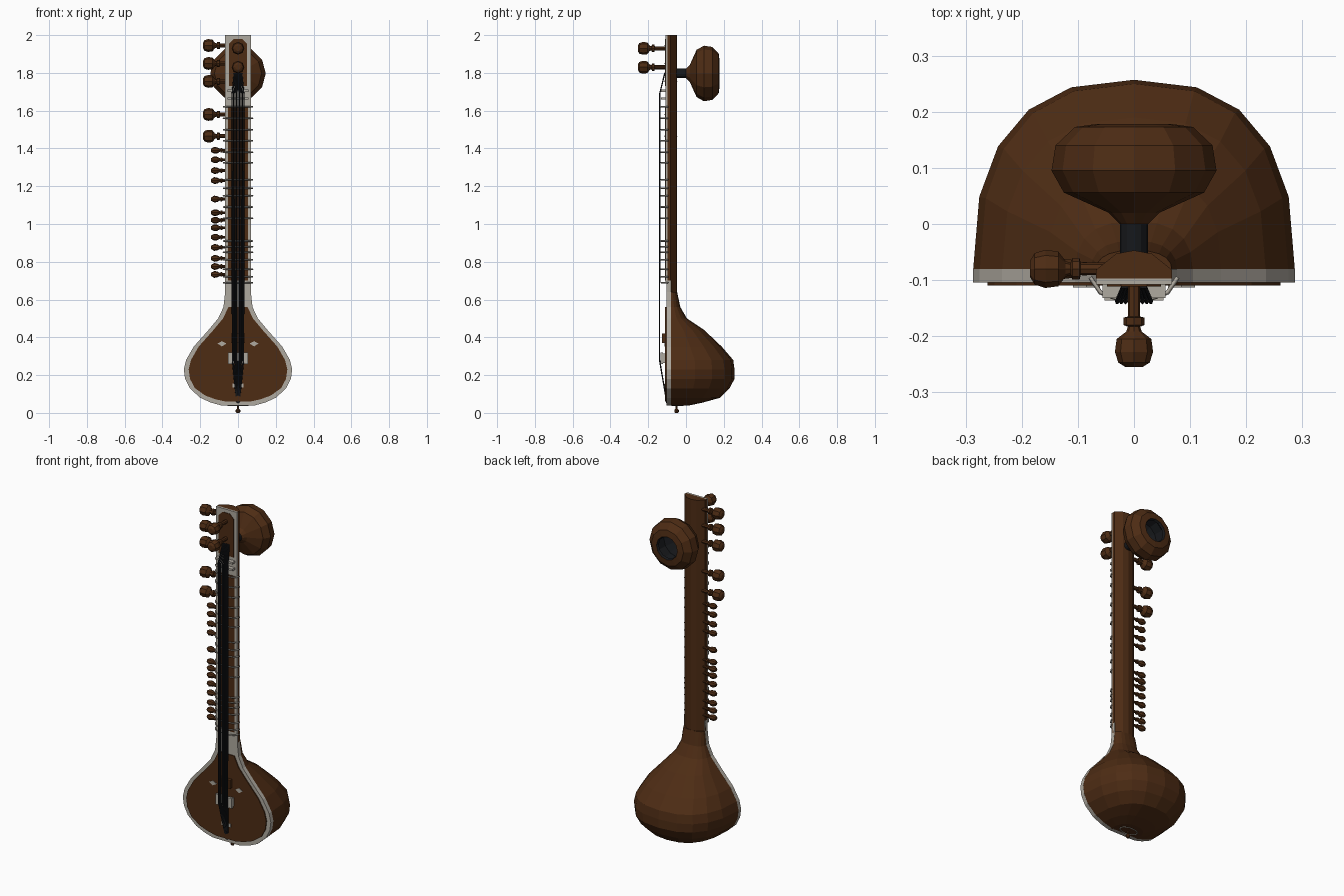
import bpy
import bmesh
import math
from mathutils import Vector

if "Cube" in bpy.data.objects:
    bpy.data.objects.remove(bpy.data.objects["Cube"], do_unlink=True)


def material(name, rgb):
    m = bpy.data.materials.new(name)
    m.use_nodes = True
    m.diffuse_color = (*rgb, 1)
    bsdf = m.node_tree.nodes["Principled BSDF"]
    bsdf.inputs["Base Color"].default_value = (*rgb, 1)
    bsdf.inputs["Roughness"].default_value = 0.7
    return m


WOOD = material("dark wood", (0.075, 0.025, 0.007))
BONE = material("bone white", (0.43, 0.40, 0.35))
BLACK = material("black", (0.008, 0.009, 0.011))


def finish(bm, name, *mats):
    bmesh.ops.recalc_face_normals(bm, faces=bm.faces)
    mesh = bpy.data.meshes.new(name)
    bm.to_mesh(mesh)
    bm.free()
    for m in mats:
        mesh.materials.append(m)
    ob = bpy.data.objects.new(name, mesh)
    bpy.context.collection.objects.link(ob)
    return ob


def loft(name, rings, mat):
    """Skin closed rings of equal length and cap both ends."""
    bm = bmesh.new()
    loops = [[bm.verts.new(p) for p in ring] for ring in rings]
    n = len(loops[0])
    for a, b in zip(loops, loops[1:]):
        for i in range(n):
            j = (i + 1) % n
            bm.faces.new((a[i], a[j], b[j], b[i]))
    bm.faces.new(loops[0])
    bm.faces.new(loops[-1])
    return finish(bm, name, mat)


def plate(name, outline, y_back, y_front, mat):
    """Flat plate from an (x, z) outline facing the front."""
    return loft(name, [[(x, y, z) for x, z in outline] for y in (y_back, y_front)], mat)


def rect(w, z0, z1, cut=0.0):
    half = [(w, z0), (w, z1 - cut), (w - cut, z1)] if cut else [(w, z0), (w, z1)]
    return half + [(-x, z) for x, z in reversed(half)]


def lathe(name, profile, start, direction, sides, mat, dark_from=None):
    """Spin (radius, distance) points about a direction from a start point."""
    q = Vector(direction).to_track_quat('Z', 'Y')
    rings = []
    for r, t in profile:
        rings.append([Vector(start) + q @ Vector((r * math.cos(a), r * math.sin(a), t))
                      for a in (math.tau * i / sides for i in range(sides))])
    ob = loft(name, rings, mat)
    if dark_from is not None:
        ob.data.materials.append(BLACK)
        for f in ob.data.polygons:
            if f.index >= dark_from * sides and f.index != len(ob.data.polygons) - 2:
                f.material_index = 1
    return ob


def wire(name, points, radius, mat, cyclic=False):
    cu = bpy.data.curves.new(name, 'CURVE')
    cu.dimensions = '3D'
    cu.bevel_depth = radius
    cu.bevel_resolution = 0
    cu.use_fill_caps = True
    sp = cu.splines.new('POLY')
    sp.points.add(len(points) - 1)
    for p, co in zip(sp.points, points):
        p.co = (*co, 1)
    sp.use_cyclic_u = cyclic
    cu.materials.append(mat)
    ob = bpy.data.objects.new(name, cu)
    bpy.context.collection.objects.link(ob)
    return ob


# Body gourd: (height, half width, back depth)
BODY = [(0.04, 0.09, 0.02), (0.055, 0.145, 0.09), (0.08, 0.20, 0.18), (0.13, 0.255, 0.23),
        (0.18, 0.28, 0.257), (0.23, 0.287, 0.257), (0.28, 0.275, 0.25), (0.35, 0.235, 0.19),
        (0.44, 0.155, 0.095), (0.50, 0.105, 0.005), (0.56, 0.077, -0.03), (0.64, 0.068, -0.047)]
FRONT = -0.085
rings = []
for z, w, yb in BODY:
    ring = []
    for i in range(11):
        a = math.pi * i / 10
        c, s = math.cos(a), math.sin(a)
        ring.append((w * math.copysign(abs(c) ** 0.8, c), FRONT + (yb - FRONT) * s ** 0.8, z))
    rings.append(ring)
loft("body_gourd", rings, WOOD)

# Pale rim and throat, then the wooden soundboard
half = [(w, z) for z, w, _ in BODY] + [(0.068, 0.70)]
plate("body_rim", half + [(-x, z) for x, z in reversed(half)], FRONT + 0.005, -0.104, BONE)
half = [(w - 0.026, z + max(0, 0.02 - (z - 0.04) * 0.2)) for z, w, _ in BODY[:-1]]
plate("soundboard", half + [(-x, z) for x, z in reversed(half)], -0.10, -0.110, WOOD)

# Neck with a rounded back, pale front, fingerboard and head panel
section = [(0.068, -0.097), (0.068, -0.082), (0.032, -0.053), (0.0, -0.047)]
section += [(-x, y) for x, y in reversed(section[:-1])]
loft("neck", [[(x, y, z) for x, y in section] for z in (0.58, 2.0)], WOOD)
plate("neck_front", rect(0.068, 0.69, 2.0), -0.095, -0.108, BONE)
plate("fingerboard", rect(0.054, 0.70, 1.62), -0.105, -0.111, WOOD)
plate("head_panel", rect(0.048, 1.73, 1.98, 0.025), -0.105, -0.111, WOOD)

# Nuts
for z in (1.665, 1.705):
    plate("nut", rect(0.056, z - 0.006, z + 0.006), -0.105, -0.132, BONE)

# Arched frets
for z in (1.62, 1.56, 1.50, 1.44, 1.38, 1.325, 1.235, 1.19, 1.15, 1.09, 1.03,
          0.91, 0.88, 0.85, 0.81, 0.76, 0.72, 0.69):
    wire("fret", [(-0.078, -0.095, z), (-0.06, -0.122, z), (-0.03, -0.133, z),
                  (0.03, -0.133, z), (0.06, -0.122, z), (0.078, -0.095, z)], 0.004, BONE)

# Strings
COUNT = 9
for i in range(COUNT):
    u = 2 * i / (COUNT - 1) - 1
    wire("string", [(u * 0.006, -0.10, 0.045), (u * 0.03, -0.140, 0.28),
                    (u * 0.031, -0.139, 1.69), (u * 0.02, -0.112, 1.80)], 0.0034, BLACK)

# Bridges and small inlays
plate("main_bridge", rect(0.053, 0.26, 0.32), -0.122, -0.136, BONE)
for s in (-1, 1):
    x = 0.04 * s
    plate("bridge_foot", [(x - 0.01, 0.265), (x + 0.01, 0.265), (x + 0.01, 0.315),
                          (x - 0.01, 0.315)], -0.105, -0.124, BONE)
    x = 0.085 * s
    plate("leaf_inlay", [(x - 0.024, 0.367), (x, 0.352), (x + 0.024, 0.367), (x, 0.38)],
          -0.108, -0.113, BONE)
plate("small_bridge", rect(0.038, 0.37, 0.42), -0.108, -0.128, WOOD)
plate("lower_inlay", rect(0.03, 0.135, 0.155), -0.108, -0.113, BONE)

# Tuning pegs
PEG = [(0.011, -0.02), (0.011, 0.035), (0.019, 0.037), (0.019, 0.05), (0.011, 0.053),
       (0.014, 0.062), (0.031, 0.075), (0.034, 0.098), (0.028, 0.117), (0.015, 0.125)]
for z in (1.945, 1.85, 1.755, 1.58, 1.465):
    lathe("side_peg", PEG, (-0.06, -0.08, z), (-1, 0, 0), 8, WOOD)
for z in (1.93, 1.83):
    lathe("front_peg", PEG, (0, -0.13, z), (0, -1, 0), 8, WOOD)
SMALL = [(0.007, -0.02), (0.007, 0.022), (0.012, 0.024), (0.012, 0.032), (0.007, 0.034),
         (0.016, 0.05), (0.018, 0.066), (0.009, 0.082)]
for z in (1.39, 1.34, 1.283, 1.23, 1.132, 1.06, 1.02, 0.98, 0.93, 0.876, 0.818, 0.775, 0.733):
    lathe("small_peg", SMALL, (-0.06, -0.08, z), (-1, 0, 0), 8, WOOD)

# Upper gourd with an open dark bowl, on a black post
GOURD = [(0.025, 0.0), (0.045, 0.02), (0.125, 0.056), (0.147, 0.095), (0.14, 0.14),
         (0.105, 0.173), (0.068, 0.178), (0.062, 0.165), (0.10, 0.13), (0.09, 0.08), (0.03, 0.05)]
lathe("upper_gourd", GOURD, (0, 0, 1.797), (0, 1, 0), 12, WOOD, dark_from=6)
lathe("gourd_post", [(0.025, 0), (0.025, 0.065)], (0, -0.06, 1.797), (0, 1, 0), 12, BLACK)

# Tail knob and ring under the body
lathe("tail_knob", [(0.008, 0), (0.012, 0.006), (0.012, 0.016), (0.006, 0.022), (0.006, 0.05)],
      (0, -0.05, 0), (0, 0, 1), 8, WOOD)
wire("tail_ring", [(0.055 * math.cos(a), -0.045 + 0.03 * math.sin(a), 0.04)
                   for a in (math.tau * i / 16 for i in range(16))], 0.003, BONE, True)
